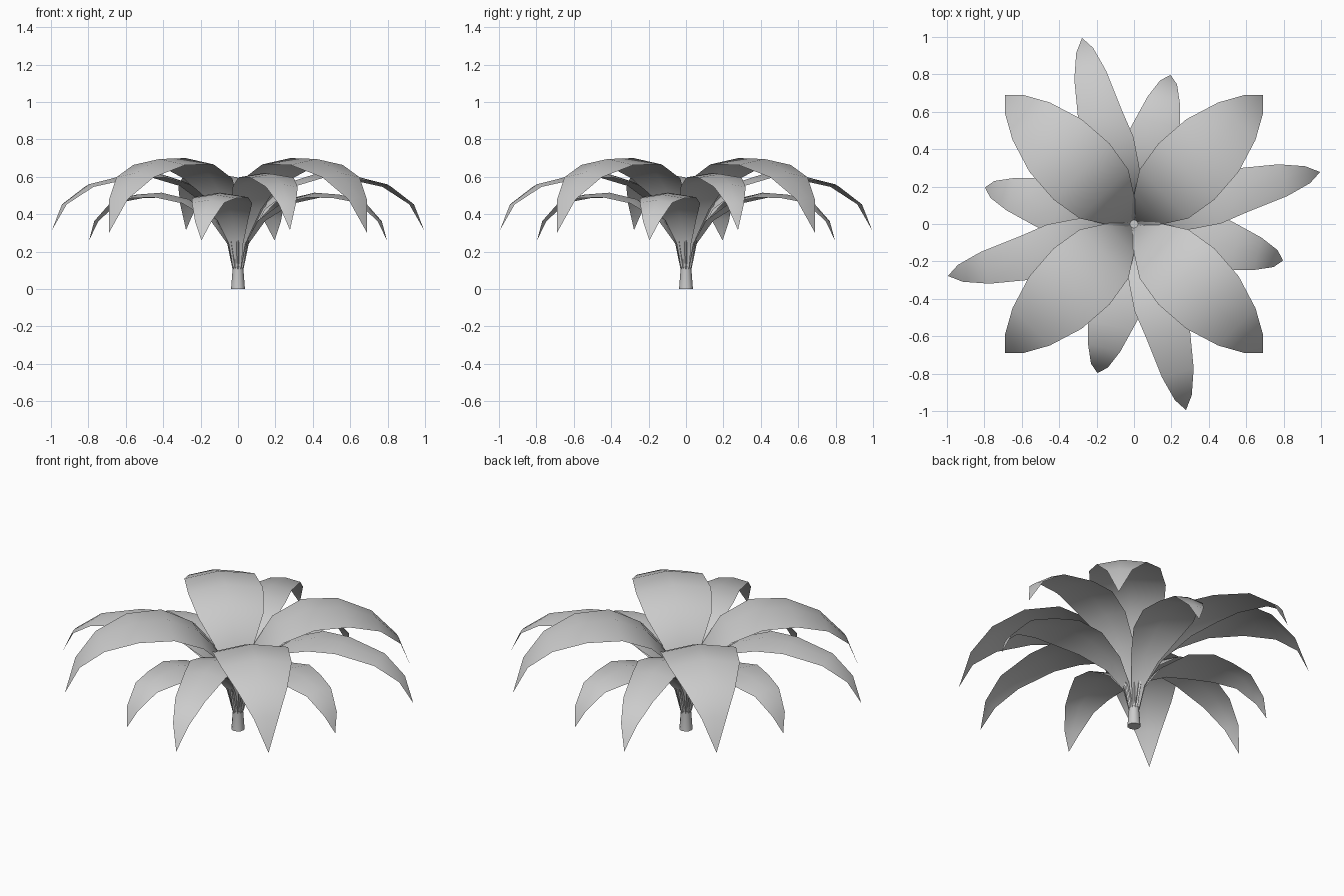
import bpy, bmesh, math

if "Cube" in bpy.data.objects:
    bpy.data.objects.remove(bpy.data.objects["Cube"])

# Leaf profiles: (distance from axis, height, half width), stalk to tip
UPPER = [(.02, .11, .022), (.045, .28, .045), (.11, .48, .11), (.226, .62, .184),
         (.396, .70, .212), (.594, .695, .198), (.778, .62, .141), (.905, .49, .07), (.976, .30, 0)]
MIDDLE = [(.02, .11, .022), (.05, .27, .035), (.13, .44, .085), (.29, .57, .125), (.45, .62, .142),
          (.607, .615, .12), (.83, .56, .088), (.965, .46, .047), (1.033, .315, 0)]
LOWER = [(.02, .11, .022), (.05, .25, .04), (.13, .38, .085), (.27, .48, .14), (.42, .515, .155),
         (.555, .505, .121), (.68, .475, .089), (.78, .37, .046), (.82, .26, 0)]


def finish(name, bm):
    mesh = bpy.data.meshes.new(name)
    bm.to_mesh(mesh)
    bm.free()
    for p in mesh.polygons:
        p.use_smooth = True
    ob = bpy.data.objects.new(name, mesh)
    bpy.context.collection.objects.link(ob)
    return ob


def leaf(name, profile, angle, bend=0):
    bm = bmesh.new()
    length = profile[-1][0]
    ca, sa = math.cos(angle), math.sin(angle)
    rows = []
    for r, z, w in profile:
        shift = bend * math.sin(math.pi * r / length)
        row = []
        for side in ((-1, 0, 1) if w else (0,)):
            t = shift + side * w
            # the midrib sits slightly above the edges
            row.append(bm.verts.new((r * ca - t * sa, r * sa + t * ca, z - .16 * w * abs(side))))
        rows.append(row)
    for a, b in zip(rows, rows[1:]):
        for i in range(2):
            if len(b) == 3:
                bm.faces.new((a[i], b[i], b[i + 1], a[i + 1]))
            else:
                bm.faces.new((a[i], b[0], a[i + 1]))
    return finish(name, bm)


# Three tiers of four leaves
for i in range(4):
    quarter = i * math.pi / 2
    leaf(f"upper_leaf_{i + 1}", UPPER, quarter + math.radians(45))
    leaf(f"middle_leaf_{i + 1}", MIDDLE, quarter + math.radians(15.6), .02)
    leaf(f"lower_leaf_{i + 1}", LOWER, quarter - math.radians(13.8), .005)

# Stem: slightly waisted tube with a closed foot
bm = bmesh.new()
rings = []
for radius, z in [(.037, 0), (.028, .12), (.038, .2)]:
    rings.append([bm.verts.new((radius * math.cos(k * math.pi / 6), radius * math.sin(k * math.pi / 6), z))
                  for k in range(12)])
for a, b in zip(rings, rings[1:]):
    for k in range(12):
        bm.faces.new((a[k], a[(k + 1) % 12], b[(k + 1) % 12], b[k]))
bm.faces.new(rings[0][::-1])
stem = finish("stem", bm)
bpy.context.view_layer.objects.active = stem
stem.select_set(True)
bpy.ops.object.shade_smooth_by_angle(angle=math.radians(40))
